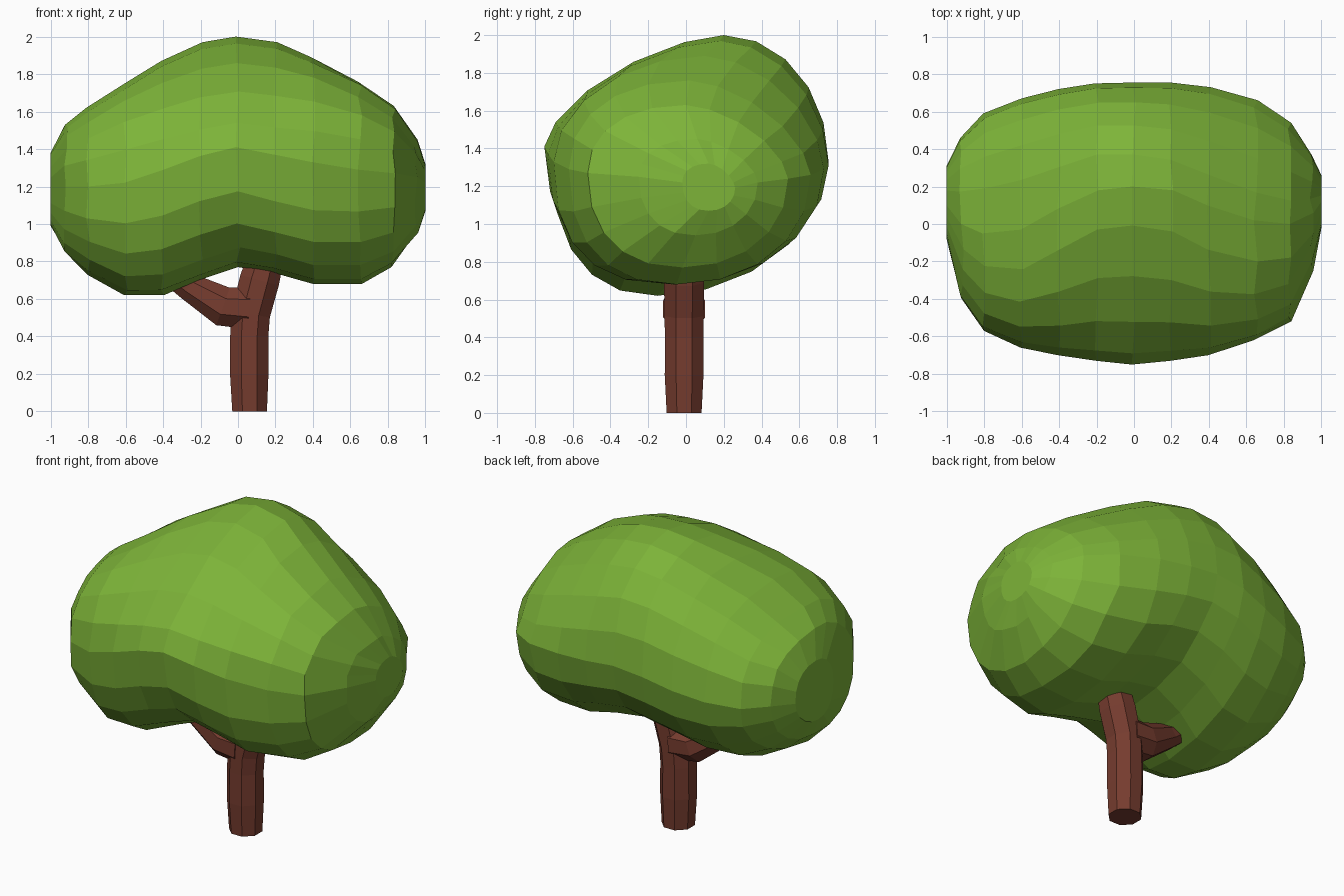
import bpy, bmesh, math, random
from mathutils import Vector

if "Cube" in bpy.data.objects:
    bpy.data.objects.remove(bpy.data.objects["Cube"])

random.seed(4)


def material(name, rgb):
    m = bpy.data.materials.new(name)
    m.diffuse_color = (*rgb, 1)
    m.use_nodes = True
    m.node_tree.nodes["Principled BSDF"].inputs["Base Color"].default_value = m.diffuse_color
    return m


leaf_green = material("leaf green", (0.205, 0.455, 0.04))
bark_brown = material("bark brown", (0.18, 0.045, 0.028))


def loft(name, rings, mat):
    """Skin a list of equal-length point rings and close both ends."""
    bm = bmesh.new()
    loops = [[bm.verts.new(p) for p in ring] for ring in rings]
    n = len(loops[0])
    for a, b in zip(loops, loops[1:]):
        for i in range(n):
            j = (i + 1) % n
            bm.faces.new((a[i], a[j], b[j], b[i]))
    bm.faces.new(loops[0][::-1])
    bm.faces.new(loops[-1])
    bmesh.ops.recalc_face_normals(bm, faces=bm.faces)
    me = bpy.data.meshes.new(name)
    bm.to_mesh(me)
    bm.free()
    me.materials.append(mat)
    ob = bpy.data.objects.new(name, me)
    bpy.context.collection.objects.link(ob)
    return ob


def limb(name, path, sides=8):
    """Eight-sided limb along a path of (x, y, z, radius) in the xz plane."""
    rings = []
    for k, (x, y, z, r) in enumerate(path):
        a, b = path[max(k - 1, 0)], path[min(k + 1, len(path) - 1)]
        t = Vector((b[0] - a[0], 0, b[2] - a[2])).normalized()
        if z == 0:
            t = Vector((0, 0, 1))
        side = Vector((t.z, 0, -t.x))
        depth = Vector((0, 1, 0))
        rings.append([Vector((x, y, z))
                      + side * r * math.cos(math.tau * (i + 0.5) / sides)
                      + depth * r * math.sin(math.tau * (i + 0.5) / sides)
                      for i in range(sides)])
    return loft(name, rings, bark_brown)


def lerp_keys(keys, x):
    """Piecewise linear value from (x, value) keys."""
    if x <= keys[0][0]:
        return keys[0][1]
    for (x0, v0), (x1, v1) in zip(keys, keys[1:]):
        if x <= x1:
            return v0 + (v1 - v0) * (x - x0) / (x1 - x0)
    return keys[-1][1]


# Canopy: cross-sections along x
# (x, front y, back y, bottom z, top z, y of top, y of bottom, z of widest line)
sections = [
    (-1.00, -0.08, 0.31, 0.99, 1.38, 0.10, 0.08, 1.18),
    (-0.92, -0.40, 0.46, 0.84, 1.53, 0.00, 0.00, 1.20),
    (-0.80, -0.57, 0.59, 0.73, 1.62, -0.05, -0.10, 1.20),
    (-0.60, -0.66, 0.67, 0.62, 1.75, -0.03, -0.15, 1.22),
    (-0.40, -0.70, 0.72, 0.62, 1.87, 0.08, -0.15, 1.26),
    (-0.20, -0.73, 0.75, 0.70, 1.97, 0.18, -0.08, 1.31),
    (0.00, -0.75, 0.755, 0.77, 2.00, 0.20, -0.03, 1.33),
    (0.20, -0.73, 0.755, 0.74, 1.97, 0.18, -0.05, 1.31),
    (0.40, -0.70, 0.73, 0.68, 1.89, 0.10, -0.07, 1.29),
    (0.65, -0.62, 0.66, 0.68, 1.76, 0.02, -0.05, 1.26),
    (0.83, -0.52, 0.54, 0.77, 1.63, 0.00, -0.02, 1.24),
    (0.95, -0.25, 0.38, 0.94, 1.45, 0.06, 0.05, 1.22),
    (1.00, -0.02, 0.26, 1.07, 1.32, 0.12, 0.12, 1.19),
]
# Fullness of each quarter of the section, keyed by x (2 is an ellipse)
fullness = {
    (True, True): ((-0.6, 2.4), (0, 2.0), (0.6, 1.6)),                   # top back
    (True, False): ((-0.6, 2.15), (-0.2, 1.6), (0.1, 1.52), (0.6, 2.2)),  # top front
    (False, True): ((-0.6, 1.85), (0, 2.0), (0.6, 2.1)),                 # low back
    (False, False): ((-0.6, 2.3), (0, 2.35), (0.3, 2.6), (0.7, 2.3)),    # low front
}
front_lift = ((-0.6, 0), (0, 0.08), (0.5, 0.03))  # raises the widest line in front
rings = []
count = 20
for k, (x, yf, yb, zb, zt, ytop, ybot, zm) in enumerate(sections):
    ring = []
    inner = 0 < k < len(sections) - 1
    for i in range(count):
        a = math.tau * i / count
        c, s = math.cos(a), math.sin(a)
        p = 2 / lerp_keys(fullness[s > 0, c > 0], x)
        zw = zm + (lerp_keys(front_lift, x) if c < 0 else 0)
        c = math.copysign(abs(c) ** p, c)
        s = math.copysign(abs(s) ** p, s)
        yc = ytop if s > 0 else ybot
        y = yc + c * ((yb - yc) if c > 0 else (yc - yf))
        z = zw + s * ((zt - zw) if s > 0 else (zw - zb))
        # slight unevenness along the length gives hand-cut facets
        dx = random.uniform(-0.012, 0.012) if inner else 0
        ring.append((x + dx, y, z))
    rings.append(ring)
loft("canopy", rings, leaf_green)

# Trunk, leaning right as it enters the leaves
limb("trunk", [(0.062, -0.01, 0, 0.1), (0.06, -0.01, 0.2, 0.111),
               (0.06, -0.01, 0.4, 0.11), (0.068, -0.01, 0.52, 0.112),
               (0.115, -0.01, 0.7, 0.115), (0.16, -0.01, 0.86, 0.1)])

# Side branch, reaching up to the left lobe
limb("branch", [(0.06, -0.01, 0.55, 0.12), (-0.08, -0.01, 0.56, 0.115),
                (-0.26, -0.02, 0.665, 0.08), (-0.4, -0.03, 0.77, 0.07)])
